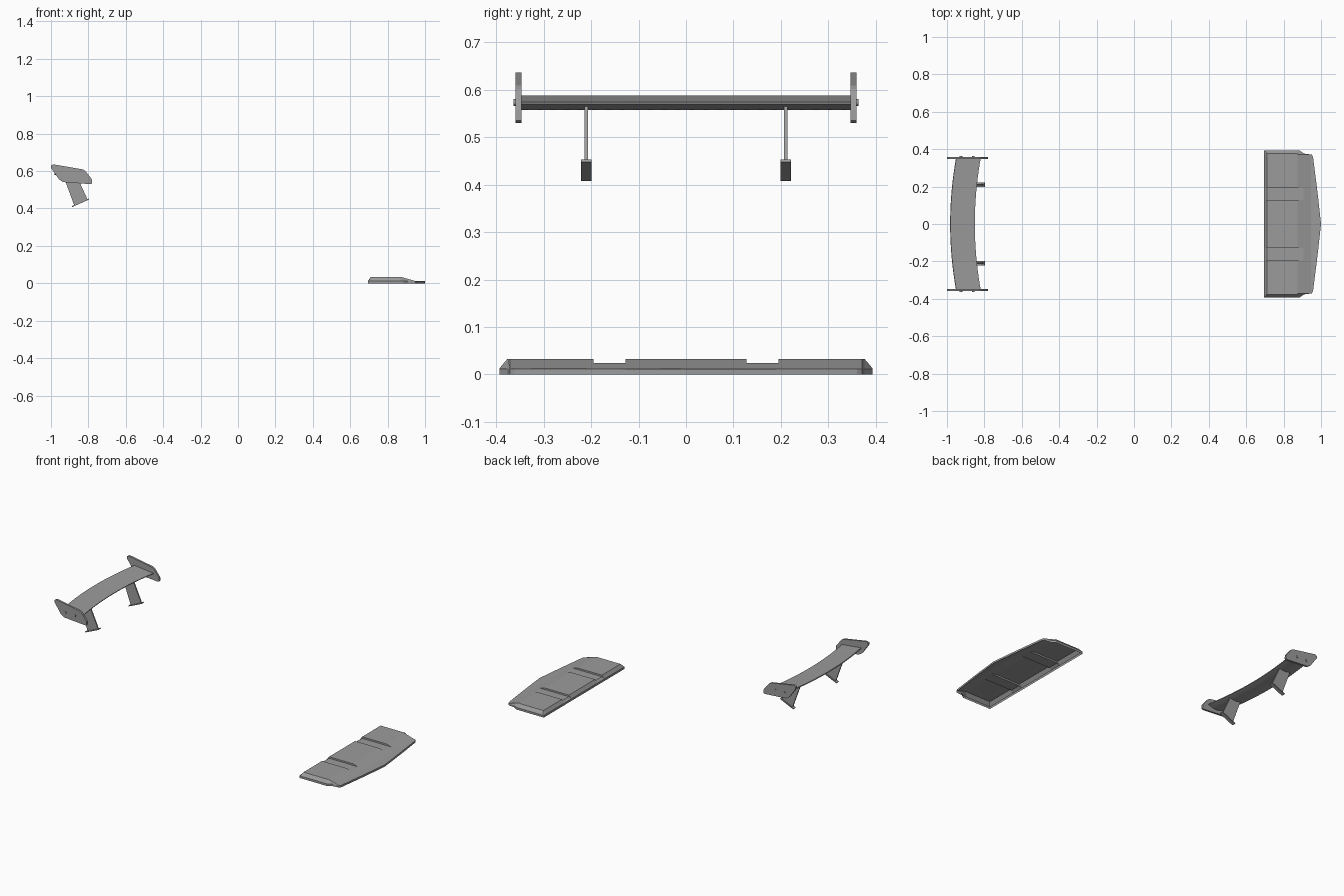
import bpy
import bmesh
from mathutils import Vector

cube = bpy.data.objects.get("Cube")
if cube:
    bpy.data.objects.remove(cube)

grey = bpy.data.materials.new("mid_grey")
grey.use_nodes = True
grey.diffuse_color = (0.33, 0.33, 0.33, 1)
grey.node_tree.nodes["Principled BSDF"].inputs["Base Color"].default_value = grey.diffuse_color


def finish(name, bm, normals=True):
    if normals:
        bmesh.ops.recalc_face_normals(bm, faces=bm.faces)
    mesh = bpy.data.meshes.new(name)
    bm.to_mesh(mesh)
    bm.free()
    mesh.materials.append(grey)
    obj = bpy.data.objects.new(name, mesh)
    bpy.context.collection.objects.link(obj)
    return obj


def loft(bm, rings, closed):
    """Bridge matching rows of points with quads."""
    rows = [[bm.verts.new(p) for p in ring] for ring in rings]
    n = len(rows[0])
    for a, b in zip(rows, rows[1:]):
        for i in range(n if closed else n - 1):
            j = (i + 1) % n
            bm.faces.new((a[i], a[j], b[j], b[i]))
    return rows


def plate(name, outline, y, thickness):
    """Extrude an x-z outline across y."""
    bm = bmesh.new()
    rows = loft(bm, [[(x, y + s * thickness / 2, z) for x, z in outline] for s in (-1, 1)], True)
    for row in rows:
        bm.faces.new(row)
    return finish(name, bm)


# Front splitter: open shell lofted across y, with raised pads and two channels
BACK, LIP, PAD, CHANNEL = 0.695, 0.013, 0.033, 0.024


def splitter_section(y, front, top):
    slope_end = min(0.945, front - 0.003)
    slope_start = min(0.875, front - 0.02)
    if top == CHANNEL:
        slope_start = 0.907
    ridge_back = 0.71 if top > LIP else 0.70
    return [(BACK, y, 0), (BACK, y, LIP), (ridge_back, y, top),
            (slope_start, y, top), (slope_end, y, LIP), (front, y, LIP - 0.001), (front, y, 0)]


half = [(0.0, 1.0, PAD), (0.127, 0.986, PAD), (0.1275, 0.986, CHANNEL),
        (0.1945, 0.978, CHANNEL), (0.195, 0.978, PAD), (0.36, 0.957, PAD),
        (0.371, 0.95, PAD), (0.376, 0.91, PAD), (0.393, 0.885, LIP)]
stations = [(-y, f, t) for y, f, t in reversed(half[1:])] + half
bm = bmesh.new()
rows = loft(bm, [splitter_section(*s) for s in stations], False)
for row in (rows[0], rows[-1]):
    bm.faces.new(row)
bmesh.ops.recalc_face_normals(bm, faces=bm.faces)
bm.normal_update()
if sum(f.normal.z * f.calc_area() for f in bm.faces) < 0:
    bmesh.ops.reverse_faces(bm, faces=bm.faces)
finish("front_splitter", bm, False)

# Rear wing blade: cambered section swept along a shallow arc
section = [(-0.82, 0.574), (-0.87, 0.579), (-0.95, 0.588), (-0.952, 0.583),
           (-0.915, 0.566), (-0.88, 0.557), (-0.85, 0.56), (-0.82, 0.57)]
SPAN, STEPS = 0.35, 24
rings = []
for i in range(STEPS + 1):
    t = 2 * i / STEPS - 1
    sweep = -0.031 * (1 - t * t)
    rings.append([(x + sweep, t * SPAN, z) for x, z in section])
bm = bmesh.new()
rows = loft(bm, rings, True)
for row in (rows[0], rows[-1]):
    bm.faces.new(row)
wing = finish("wing_blade", bm)
bpy.context.view_layer.objects.active = wing
wing.select_set(True)
bpy.ops.object.shade_smooth_by_angle(angle=0.5)
wing.select_set(False)

# Mirrored end plates, bolts, struts and feet
end_outline = [(-1.0, 0.617), (-1.0, 0.63), (-0.988, 0.636), (-0.83, 0.609), (-0.817, 0.601),
               (-0.782, 0.557), (-0.78, 0.535), (-0.788, 0.53), (-0.935, 0.541), (-0.957, 0.556)]
strut_outline = [(-0.93, 0.565), (-0.858, 0.565), (-0.804, 0.447), (-0.875, 0.414)]
foot_outline = [(-0.888, 0.413), (-0.798, 0.453), (-0.796, 0.448), (-0.886, 0.408)]
for side, label in ((1, "back"), (-1, "front")):
    plate(label + "_end_plate", end_outline, side * 0.353, 0.012)
    plate(label + "_strut", strut_outline, side * 0.21, 0.008)
    plate(label + "_foot", foot_outline, side * 0.21, 0.022)
    for n, x in enumerate((-0.925, -0.86)):
        bm = bmesh.new()
        bmesh.ops.create_cone(bm, cap_ends=True, segments=12, radius1=0.007,
                              radius2=0.007, depth=0.008)
        for v in bm.verts:
            v.co = Vector((x + v.co.x, side * 0.359 + v.co.z, 0.573 + v.co.y))
        finish(f"{label}_bolt_{n + 1}", bm)
